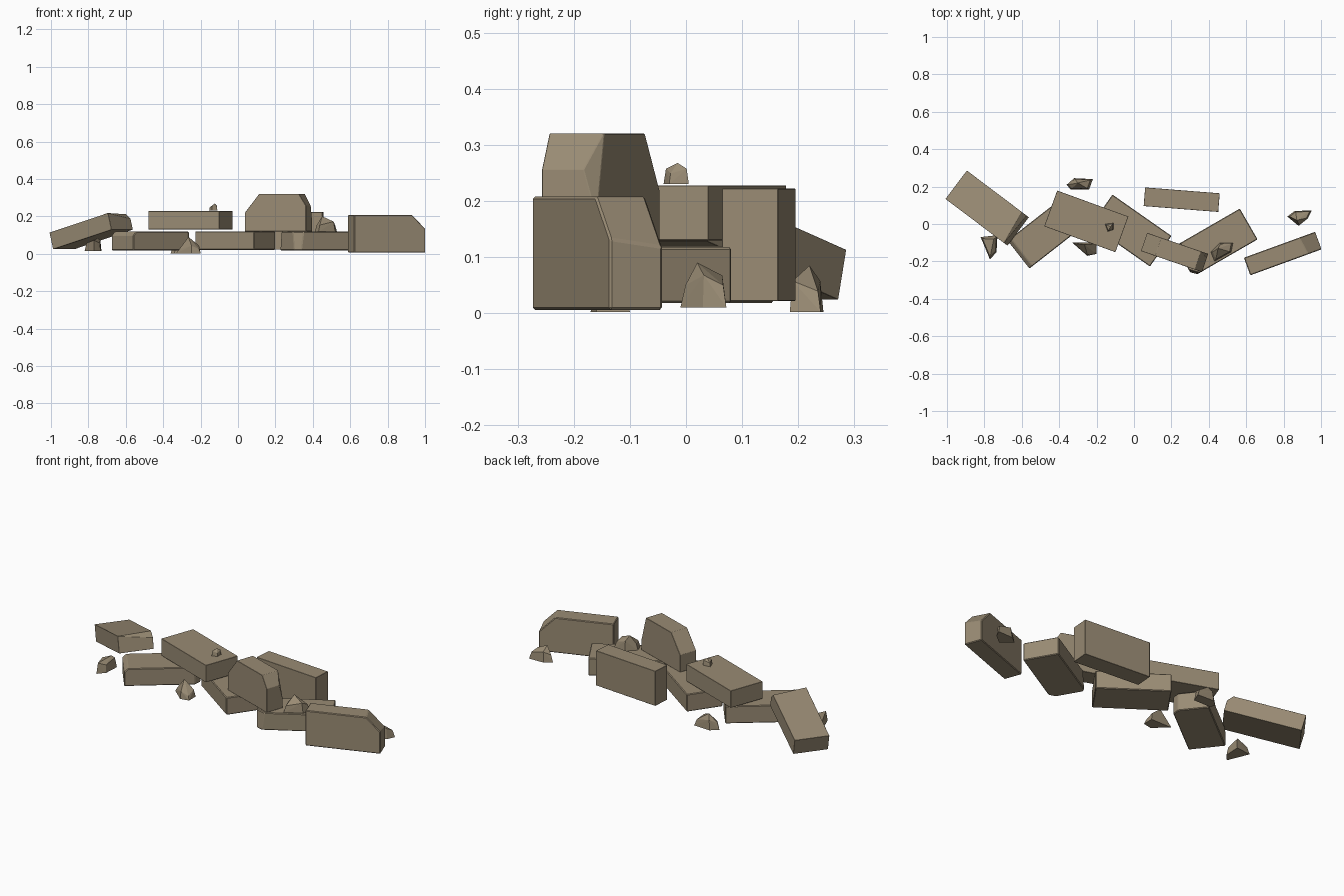
import bpy, bmesh
from math import radians
from mathutils import Vector

if "Cube" in bpy.data.objects:
    bpy.data.objects.remove(bpy.data.objects["Cube"], do_unlink=True)

stone = bpy.data.materials.new("dusty_tan_stone")
stone.use_nodes = True
color = (0.32, 0.26, 0.175, 1)
stone.diffuse_color = color
bsdf = stone.node_tree.nodes["Principled BSDF"]
bsdf.inputs["Base Color"].default_value = color
bsdf.inputs["Roughness"].default_value = 0.9


def finish(name, bm):
    bmesh.ops.recalc_face_normals(bm, faces=bm.faces[:])
    mesh = bpy.data.meshes.new(name)
    bm.to_mesh(mesh)
    bm.free()
    mesh.materials.append(stone)
    obj = bpy.data.objects.new(name, mesh)
    bpy.context.collection.objects.link(obj)
    return obj


def brick(name, center, size, yaw, tilt=0, chips=(), soft=0.004):
    """Box with corners broken off along planes (point, outward normal)."""
    bm = bmesh.new()
    bmesh.ops.create_cube(bm, size=1)
    bmesh.ops.scale(bm, vec=size, verts=bm.verts[:])
    for point, normal in chips:
        cut = bmesh.ops.bisect_plane(
            bm, geom=bm.verts[:] + bm.edges[:] + bm.faces[:],
            plane_co=point, plane_no=normal, clear_outer=True)
        rim = [g for g in cut["geom_cut"] if isinstance(g, bmesh.types.BMEdge)]
        bmesh.ops.contextual_create(bm, geom=rim)
    obj = finish(name, bm)
    obj.location = center
    obj.rotation_euler = (0, radians(-tilt), radians(yaw))
    bevel = obj.modifiers.new("worn_edges", 'BEVEL')
    bevel.width = soft
    bevel.segments = 1


def rock(name, outline, low, high, peak, waist=0.55):
    """Faceted lump: ground outline, narrower shoulder and an off-centre peak."""
    bm = bmesh.new()
    mid = sum((Vector(p) for p in outline), Vector((0, 0))) / len(outline)
    for i, p in enumerate(outline):
        bm.verts.new((*p, low))
        lift = waist + (0.12 if i % 2 else -0.1)
        q = mid.lerp(Vector(p), 0.82)
        bm.verts.new((*q, low + (high - low) * lift))
    bm.verts.new((*peak, high))
    hull = bmesh.ops.convex_hull(bm, input=bm.verts[:])
    loose = [v for v in hull["geom_interior"] if isinstance(v, bmesh.types.BMVert)]
    bmesh.ops.delete(bm, geom=loose, context='VERTS')
    bmesh.ops.dissolve_limit(bm, angle_limit=radians(4), verts=bm.verts[:], edges=bm.edges[:])
    finish(name, bm)


# Bricks lying flat
brick("lower_left_brick", (-0.46, -0.04, 0.068), (0.4, 0.19, 0.1), 38,
      chips=[((0.17, -0.095, 0), (0.7, -0.7, 0)), ((-0.2, 0, 0.03), (-0.7, 0, 0.7))])
brick("lower_middle_brick", (-0.015, -0.035, 0.07), (0.385, 0.2, 0.1), -35)
brick("lower_right_brick", (0.44, -0.1, 0.068), (0.4, 0.19, 0.1), 30,
      chips=[((-0.165, -0.095, 0), (-0.7, -0.7, 0.1)),
             ((-0.17, 0.095, 0), (-0.5, 0.8, 0.1))])
brick("upper_brick", (-0.255, 0.014, 0.179), (0.405, 0.203, 0.098), -20, soft=0.001)

# Brick leaning on the left end of the heap
brick("leaning_brick", (-0.785, 0.085, 0.121), (0.405, 0.19, 0.092), -37, 15,
      chips=[((0.19, 0, 0.046), (0.8, 0.1, 0.6))])

# Bricks standing on their long edges
brick("back_standing_brick", (0.255, 0.13, 0.122), (0.4, 0.1, 0.2), -4.5, soft=0.001)
brick("broken_standing_brick", (0.217, -0.152, 0.22), (0.345, 0.103, 0.2), -19,
      chips=[((-0.172, 0, 0), (-0.78, 0, 0.62)),
             ((0.17, 0, 0.04), (0.84, 0, 0.54)),
             ((0.17, 0.04, 0), (0.7, 0.7, 0.2))])
brick("right_standing_brick", (0.795, -0.158, 0.107), (0.405, 0.1, 0.202), 20,
      chips=[((0.12, 0, 0.101), (0.7, 0.1, 0.7))])

# Loose rubble
rock("left_rubble", [(-0.82, -0.07), (-0.73, -0.06), (-0.735, -0.15), (-0.77, -0.19)],
     0.015, 0.085, (-0.75, -0.08), 0.7)
rock("back_rubble", [(-0.36, 0.21), (-0.32, 0.245), (-0.22, 0.24), (-0.24, 0.185), (-0.34, 0.185)],
     0.002, 0.085, (-0.3, 0.22))
rock("front_rubble", [(-0.33, -0.1), (-0.2, -0.1), (-0.2, -0.16), (-0.25, -0.17)],
     0.002, 0.09, (-0.265, -0.11), 0.35)
rock("top_pebble", [(-0.155, 0), (-0.11, 0.005), (-0.11, -0.03), (-0.14, -0.04)],
     0.23, 0.268, (-0.125, -0.015), 0.6)
rock("right_rubble", [(0.41, -0.15), (0.46, -0.1), (0.53, -0.1), (0.52, -0.15), (0.43, -0.2)],
     0.115, 0.2, (0.45, -0.13))
rock("far_right_rubble", [(0.82, 0.04), (0.86, 0.07), (0.95, 0.072), (0.93, 0.03), (0.88, -0.01)],
     0.01, 0.09, (0.87, 0.02), 0.6)
